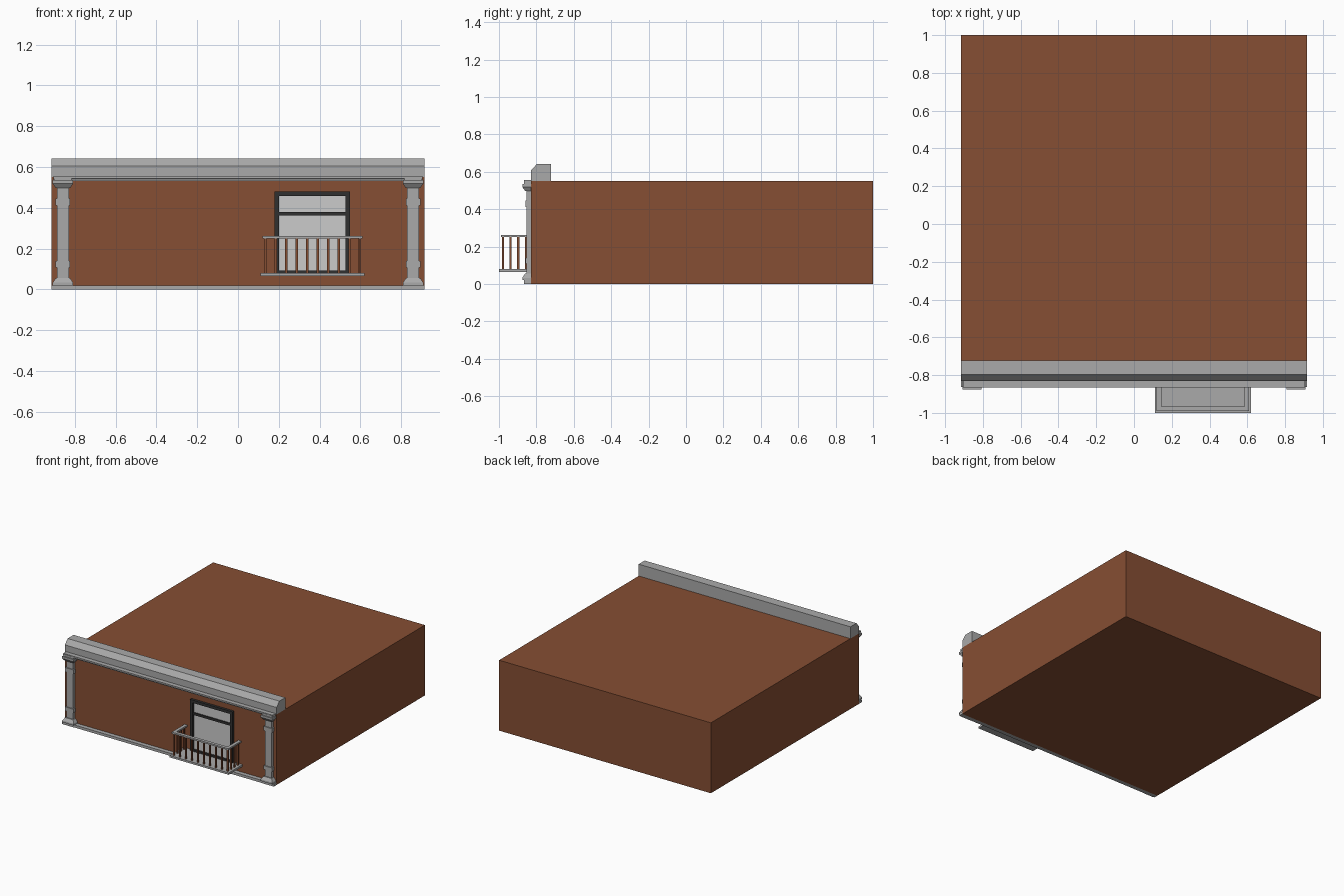
import bpy, bmesh

if "Cube" in bpy.data.objects:
    bpy.data.objects.remove(bpy.data.objects["Cube"])


def material(name, r, g, b):
    m = bpy.data.materials.new(name)
    m.diffuse_color = (r, g, b, 1)
    m.use_nodes = True
    m.node_tree.nodes["Principled BSDF"].inputs["Base Color"].default_value = m.diffuse_color
    return m


BROWN = material("brown_wall", 0.24, 0.077, 0.033)
GREY = material("grey_stone", 0.4, 0.4, 0.4)
DARK = material("dark_frame", 0.03, 0.03, 0.03)
PANE = material("pane", 0.8, 0.8, 0.8)


def finish(name, bm, mat):
    bmesh.ops.recalc_face_normals(bm, faces=bm.faces)
    me = bpy.data.meshes.new(name)
    bm.to_mesh(me)
    bm.free()
    me.materials.append(mat)
    ob = bpy.data.objects.new(name, me)
    bpy.context.collection.objects.link(ob)
    return ob


def add_box(bm, x0, x1, y0, y1, z0, z1):
    geo = bmesh.ops.create_cube(bm, size=1)
    for v in geo["verts"]:
        v.co = (x1 if v.co.x > 0 else x0,
                y1 if v.co.y > 0 else y0,
                z1 if v.co.z > 0 else z0)


def boxes(name, mat, *dims):
    bm = bmesh.new()
    for d in dims:
        add_box(bm, *d)
    return finish(name, bm, mat)


def extrude_x(name, profile, half, mat):
    # (y, z) profile swept along x
    bm = bmesh.new()
    face = bm.faces.new([bm.verts.new((-half, y, z)) for y, z in profile])
    ext = bmesh.ops.extrude_face_region(bm, geom=[face])
    verts = [g for g in ext["geom"] if isinstance(g, bmesh.types.BMVert)]
    bmesh.ops.translate(bm, verts=verts, vec=(2 * half, 0, 0))
    return finish(name, bm, mat)


def pilaster(name, cx, wall, sections):
    # stacked rectangular sections: (z, half width, depth)
    bm = bmesh.new()
    rings = []
    for z, w, d in sections:
        rings.append([bm.verts.new(p) for p in (
            (cx - w, wall - d, z), (cx + w, wall - d, z),
            (cx + w, wall, z), (cx - w, wall, z))])
    for a, b in zip(rings, rings[1:]):
        for i in range(4):
            j = (i + 1) % 4
            bm.faces.new((a[i], a[j], b[j], b[i]))
    bm.faces.new(rings[0])
    bm.faces.new(rings[-1])
    return finish(name, bm, GREY)


W, F = 0.915, -0.83   # half width, front wall plane

# Building block
boxes("building_block", BROWN, (-W, W, F, 1.0, 0, 0.55))

# Parapet with chamfered front edge
extrude_x("parapet", [(F, 0.55), (F, 0.605), (-0.797, 0.642),
                      (-0.723, 0.642), (-0.723, 0.55)], W, GREY)

# Horizontal trims along the facade
extrude_x("top_trim", [(F, 0.53), (-0.85, 0.53), (-0.85, 0.54),
                       (-0.865, 0.543), (-0.865, 0.555), (F, 0.555)], 0.905, GREY)
boxes("bottom_trim", GREY, (-W, W, -0.863, F, 0, 0.02))

# Corner pilasters
SECTIONS = [(0, 0.05, 0.035), (0.02, 0.05, 0.035), (0.02, 0.05, 0.045),
            (0.033, 0.05, 0.045), (0.055, 0.035, 0.03), (0.055, 0.029, 0.022),
            (0.108, 0.029, 0.022), (0.108, 0.036, 0.029),
            (0.138, 0.036, 0.029), (0.138, 0.029, 0.022),
            (0.412, 0.029, 0.022), (0.412, 0.036, 0.029),
            (0.445, 0.036, 0.029), (0.445, 0.029, 0.022),
            (0.498, 0.029, 0.022), (0.498, 0.036, 0.03),
            (0.518, 0.05, 0.045), (0.535, 0.05, 0.045),
            (0.535, 0.043, 0.037), (0.55, 0.043, 0.037)]
for side, s in (("left", -1), ("right", 1)):
    pilaster(side + "_pilaster", s * 0.858, F, SECTIONS)

# Window: frame, sash rail and pane
X0, X1, Z0, Z1, T = 0.18, 0.548, 0.075, 0.48, 0.022
boxes("window_frame", DARK,
      (X0, X0 + T, -0.85, F, Z0, Z1), (X1 - T, X1, -0.85, F, Z0, Z1),
      (X0 + T, X1 - T, -0.85, F, Z1 - T, Z1),
      (X0 + T, X1 - T, -0.85, F, Z0, Z0 + 0.018),
      (X0 + T, X1 - T, -0.843, F, 0.362, 0.38))
boxes("window_pane", PANE,
      (X0 + T, X1 - T, -0.834, F, Z0 + 0.018, Z1 - T))

# Balcony: floor, U-shaped handrail and balusters
boxes("balcony_floor", GREY, (0.11, 0.62, -1.0, F, 0.065, 0.08))
boxes("balcony_handrail", GREY,
      (0.12, 0.61, -0.99, -0.965, 0.25, 0.262),
      (0.12, 0.145, -0.965, F, 0.25, 0.262),
      (0.585, 0.61, -0.965, F, 0.25, 0.262))
spots = [(0.133 + i * 0.0516, -0.979) for i in range(10)]
spots += [(x, -0.979 + 0.041 * i) for x in (0.133, 0.597) for i in (1, 2, 3)]
R = 0.0055
boxes("balcony_balusters", BROWN,
      *[(x - R, x + R, y - R, y + R, 0.08, 0.25) for x, y in spots])
